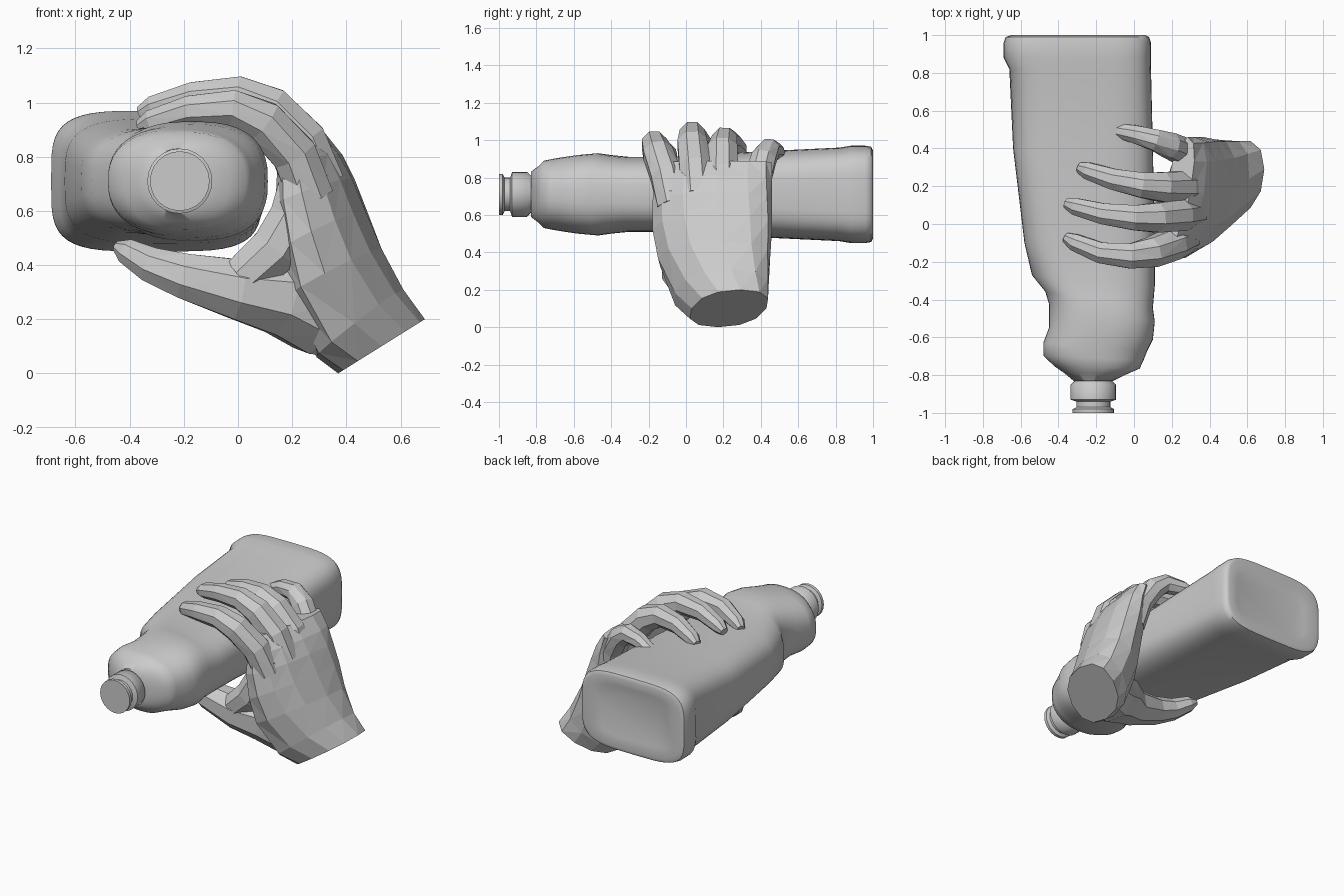
import bpy, bmesh, math
from mathutils import Vector

if "Cube" in bpy.data.objects:
    bpy.data.objects.remove(bpy.data.objects["Cube"], do_unlink=True)

TONE = 0.6
MID_Z = 0.71
colour = (TONE, TONE, TONE, 1)
grey = bpy.data.materials.new("plain grey")
grey.use_nodes = True
grey.diffuse_color = colour
grey.node_tree.nodes["Principled BSDF"].inputs["Base Color"].default_value = colour


def loft(name, rings, triangles=False):
    """Skin a list of point rings into a closed solid."""
    bm = bmesh.new()
    loops = [[bm.verts.new(p) for p in ring] for ring in rings]
    count = len(loops[0])
    for a, b in zip(loops, loops[1:]):
        for i in range(count):
            j = (i + 1) % count
            bm.faces.new((a[i], a[j], b[j], b[i]))
    bm.faces.new(loops[0])
    bm.faces.new(loops[-1])
    bmesh.ops.recalc_face_normals(bm, faces=bm.faces)
    if triangles:
        sides = [f for f in bm.faces if len(f.verts) == 4]
        bmesh.ops.triangulate(bm, faces=sides)
    mesh = bpy.data.meshes.new(name)
    bm.to_mesh(mesh)
    bm.free()
    mesh.materials.append(grey)
    obj = bpy.data.objects.new(name, mesh)
    bpy.context.collection.objects.link(obj)
    return obj


def angles(count, start=0.0):
    return [start + math.tau * i / count for i in range(count)]


def tube(name, path, sides=8):
    """Tapered faceted limb through (x, y, z, radius) points."""
    points = [Vector(p[:3]) for p in path]
    rings = []
    for i, p in enumerate(points):
        ahead = points[min(i + 1, len(points) - 1)]
        behind = points[max(i - 1, 0)]
        along = (ahead - behind).normalized()
        side = Vector((0, 1, 0))
        side = (side - along * side.dot(along)).normalized()
        up = along.cross(side)
        rings.append([p + (side * math.cos(t) + up * math.sin(t)) * path[i][3]
                      for t in angles(sides, math.pi / sides)])
    return loft(name, rings, True)


def superellipse(t, n):
    """Unit cross-section point, squarer as n grows."""
    return [math.copysign(abs(v) ** (2 / n), v) for v in (math.cos(t), math.sin(t))]


def smooth(obj):
    bpy.ops.object.select_all(action='DESELECT')
    obj.select_set(True)
    bpy.context.view_layer.objects.active = obj
    bpy.ops.object.shade_smooth_by_angle(angle=math.radians(50))


# Bottle body, oval at the shoulder and boxy at the base: y, left, right, half height
body_rows = [
    (-.83, -.32, -.11, .12), (-.79, -.37, -.03, .15), (-.76, -.42, .03, .18),
    (-.71, -.48, .05, .19), (-.65, -.48, .07, .2), (-.58, -.45, .1, .21),
    (-.47, -.45, .11, .22), (-.4, -.47, .1, .21), (-.3, -.54, .11, .2),
    (-.1, -.58, .11, .2), (.4, -.64, .1, .23), (.82, -.66, .09, .25),
    (.88, -.69, .09, .26), (.96, -.69, .09, .26), (.99, -.68, .08, .255),
    (1, -.65, .06, .235), (.98, -.57, -.02, .17),
]
rings = []
for y, left, right, half in body_rows:
    mid, wide = (left + right) / 2, (right - left) / 2
    squareness = 3.1 + y
    slant = -.05 * max(0, 1 - abs(y + .45) / .35)
    ring = []
    for t in angles(48):
        c, s = superellipse(t, squareness)
        ring.append((mid + wide * c, y + slant * c, MID_Z + half * s))
    rings.append(ring)
smooth(loft("bottle_body", rings))

# Bottle neck with collar, groove and lip: y, radius
neck_rows = [(-.8, .1), (-.83, .1), (-.85, .12), (-.93, .12),
             (-.94, .09), (-.97, .09), (-.98, .11), (-1, .11)]
smooth(loft("bottle_neck", [
    [(-.215 + r * math.cos(t), y, MID_Z + r * math.sin(t)) for t in angles(24)]
    for y, r in neck_rows]))

# Palm and wrist: inner x, inner z, outer x, outer z, half width
palm_rows = [
    (.37, 0, .69, .2, .2), (.29, .06, .61, .31, .25), (.19, .28, .53, .46, .3),
    (.17, .45, .47, .6, .32), (.15, .62, .42, .72, .32), (.16, .76, .37, .81, .31),
    (.17, .87, .3, .89, .28),
]
rings = []
for i, (xi, zi, xo, zo, wide) in enumerate(palm_rows):
    lean = .06 - .01 * i
    far_edge = min(.46, .43 + .01 * i)
    centre = Vector(((xi + xo) / 2, far_edge - wide, (zi + zo) / 2))
    across = Vector(((xo - xi) / 2, lean, (zo - zi) / 2))
    skew = min(.05, .02 * i)
    ring = []
    for t in angles(12):
        c, s = superellipse(t, 2.3)
        ring.append(centre + Vector((skew, wide, 0)) * c + across * s)
    rings.append(ring)
hand = loft("hand", rings, True)

# Thumb and the web of skin beside it
parts = [
    tube("thumb", [(.4, .18, .2, .15), (.29, .1, .23, .17), (.16, .04, .29, .16),
                   (0, -.02, .31, .12), (-.2, -.03, .36, .09), (-.32, 0, .4, .07),
                   (-.41, .05, .45, .05), (-.45, .07, .47, .02)]),
    tube("thumb_web", [(.02, -.04, .35, .09), (.14, -.05, .46, .1),
                       (.21, -.05, .58, .1), (.25, -.05, .75, .09)]),
]

# Shared curl of every finger: share of its reach, drop below the crest, radius
curl = [(0, .33, .09), (.1, .17, .09), (.28, .05, .085), (.46, 0, .072),
        (.71, .01, .06), (.93, .05, .048), (1, .07, .028)]

# Fingers: root x, root y, tip y, sideways bow, tip x, crest height, thickness
fingers = {
    "index_finger": (.27, -.07, -.07, -.1, -.36, .98, 1),
    "middle_finger": (.31, .06, .11, -.05, -.36, 1.03, 1),
    "ring_finger": (.32, .2, .3, -.04, -.29, 1, 1),
    "little_finger": (.31, .36, .5, .02, -.12, .95, .85),
}
for name, (base, root, tip, bow, reach, crest, thick) in fingers.items():
    parts.append(tube(name, [
        (base + (reach - base) * f,
         root + (tip - root) * f + 4 * bow * f * (1 - f),
         crest - drop, r * thick) for f, drop, r in curl]))

# Fuse the hand into one faceted skin
for part in parts:
    fuse = hand.modifiers.new("fuse " + part.name, 'BOOLEAN')
    fuse.operation = 'UNION'
    fuse.solver = 'EXACT'
    fuse.object = part
bpy.context.view_layer.update()
graph = bpy.context.evaluated_depsgraph_get()
fused = bpy.data.meshes.new_from_object(hand.evaluated_get(graph))
hand.modifiers.clear()
hand.data = fused
for part in parts:
    bpy.data.objects.remove(part, do_unlink=True)
